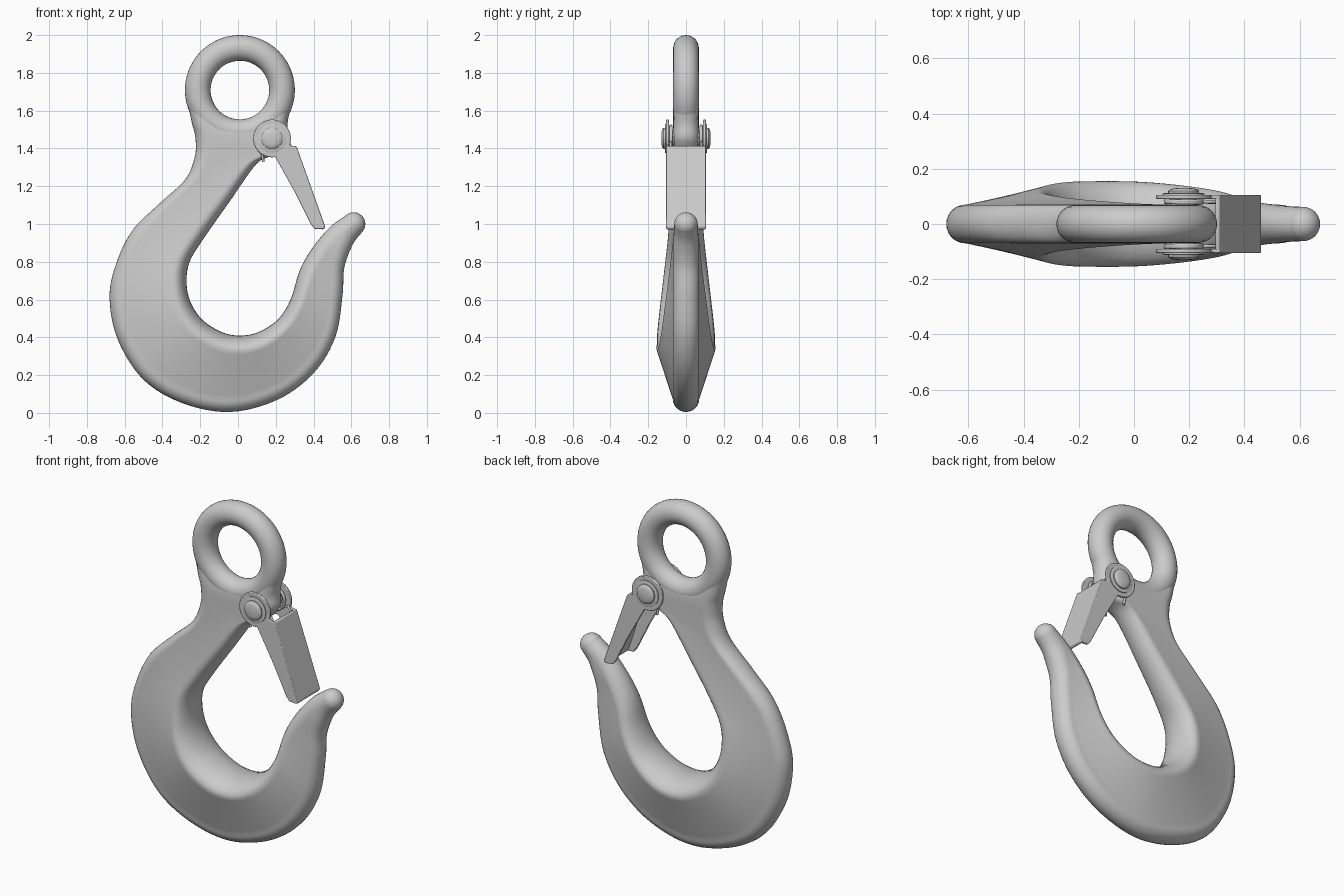
import bpy, bmesh, math
from mathutils import Vector

if "Cube" in bpy.data.objects:
    bpy.data.objects.remove(bpy.data.objects["Cube"])

PIN = (0.18, 1.453)


def finish(ob, angle=40):
    bpy.ops.object.select_all(action='DESELECT')
    ob.select_set(True)
    bpy.context.view_layer.objects.active = ob
    bpy.ops.object.shade_smooth_by_angle(angle=math.radians(angle))
    return ob


def from_bmesh(name, bm):
    bmesh.ops.recalc_face_normals(bm, faces=bm.faces)
    me = bpy.data.meshes.new(name)
    bm.to_mesh(me)
    bm.free()
    ob = bpy.data.objects.new(name, me)
    bpy.context.collection.objects.link(ob)
    return ob


def prism(name, pts, y0, y1, bevel=0.004):
    # extrude an x-z outline along y
    bm = bmesh.new()
    f = bm.faces.new([bm.verts.new((x, y0, z)) for x, z in pts])
    r = bmesh.ops.extrude_face_region(bm, geom=[f])
    bmesh.ops.translate(bm, vec=(0, y1 - y0, 0),
                        verts=[v for v in r['geom'] if isinstance(v, bmesh.types.BMVert)])
    ob = from_bmesh(name, bm)
    m = ob.modifiers.new('bevel', 'BEVEL')
    m.width, m.segments, m.limit_method = bevel, 2, 'ANGLE'
    return finish(ob)


def lathe(name, profile, n=32):
    # revolve (radius, y) profile about the pin axis
    bm = bmesh.new()
    rings = [[bm.verts.new((PIN[0] + r * math.cos(2 * math.pi * i / n), y,
                            PIN[1] + r * math.sin(2 * math.pi * i / n))) for i in range(n)]
             for r, y in profile]
    for a, b in zip(rings, rings[1:]):
        for i in range(n):
            j = (i + 1) % n
            bm.faces.new((a[i], a[j], b[j], b[i]))
    bm.faces.new(rings[0])
    bm.faces.new(rings[-1])
    return finish(from_bmesh(name, bm))


def wire(name, pts, r):
    cu = bpy.data.curves.new(name, 'CURVE')
    cu.dimensions, cu.bevel_depth, cu.bevel_resolution, cu.use_fill_caps = '3D', r, 2, True
    sp = cu.splines.new('POLY')
    sp.points.add(len(pts) - 1)
    for p, q in zip(sp.points, pts):
        p.co = (*q, 1)
    ob = bpy.data.objects.new(name, cu)
    bpy.context.collection.objects.link(ob)


# hook body stations: inner x, z, outer x, z, inner half thickness, bow under the eye
S = [(.278, 1.62, -.262, 1.62, .064, .13), (.262, 1.53, -.243, 1.53, .068, .05),
     (.262, 1.45, -.226, 1.46, .07, .015), (.20, 1.37, -.228, 1.36, .07, 0),
     (.10, 1.32, -.28, 1.235, .073, 0), (-.04, 1.125, -.42, 1.105, .082, 0),
     (-.177, .93, -.56, .965, .095, 0), (-.256, .80, -.645, .79, .11, 0),
     (-.272, .68, -.68, .61, .125, 0), (-.245, .573, -.636, .387, .14, 0),
     (-.177, .483, -.50, .175, .152, 0), (-.07, .422, -.29, .05, .155, 0),
     (.03, .41, -.04, .005, .153, 0), (.124, .435, .21, .07, .143, 0),
     (.22, .504, .40, .21, .128, 0), (.282, .61, .515, .40, .112, 0),
     (.325, .75, .553, .62, .092, 0), (.388, .865, .563, .77, .078, 0),
     (.483, .98, .607, .89, .066, 0), (.568, 1.044, .656, .956, .062, 0)]
S = [Vector(s) for s in S]


def catmull(p0, p1, p2, p3, t):
    return 0.5 * (2 * p1 + (p2 - p0) * t + (2 * p0 - 5 * p1 + 4 * p2 - p3) * t * t
                  + (3 * p1 - p0 - 3 * p2 + p3) * t ** 3)


def section(s):
    # rounded wedge: thick inner edge, slim outer edge
    a, b = Vector((s[0], s[1])), Vector((s[2], s[3]))
    d, L, T, K = b - a, (b - a).length, s[4], 14
    ai, ao = min(max(.07, T * .55), L / 2), min(.07, L / 2)
    To = min(.07, T)
    half = [(ai - ai * math.cos(math.pi / 2 * k / 7), T * math.sin(math.pi / 2 * k / 7)) for k in range(8)]
    half += [(ai + (L - ao - ai) * k / K, T + (To - T) * k / K) for k in range(1, K)]
    half += [(L - ao + ao * math.sin(math.pi / 2 * k / 7), To * math.cos(math.pi / 2 * k / 7)) for k in range(8)]
    loop = half + [(u, -w) for u, w in half[-2:0:-1]]
    out = []
    for u, w in loop:
        p, f = a + d * (u / L), u / L
        out.append((p.x, w, p.y - s[5] * 4 * f * (1 - f)))
    return out


bm = bmesh.new()
rows = []
n = len(S)
for i in range(n - 1):
    q = [S[max(i - 1, 0)], S[i], S[i + 1], S[min(i + 2, n - 1)]]
    for k in range(6):
        rows.append(section(catmull(*q, k / 6)))
rows.append(section(S[-1]))
rows = [[bm.verts.new(p) for p in r] for r in rows]
for a, b in zip(rows, rows[1:]):
    for i in range(len(a)):
        j = (i + 1) % len(a)
        bm.faces.new((a[i], a[j], b[j], b[i]))
finish(from_bmesh('hook_body', bm), 60)

# rounded tip
bpy.ops.mesh.primitive_uv_sphere_add(radius=.062, segments=32, ring_count=20, location=(.612, 0, 1.0))
bpy.context.object.name = 'hook_tip'
finish(bpy.context.object)

# eye
bpy.ops.mesh.primitive_torus_add(major_radius=.223, minor_radius=.068, major_segments=72, minor_segments=28,
                                 location=(.01, 0, 1.709), rotation=(math.pi / 2, 0, 0))
bpy.context.object.name = 'eye_ring'
finish(bpy.context.object)

# latch: two eared flanges joined by a plate
arc = [math.radians(-20 + 300 * k / 36) for k in range(37)]
flange = [(PIN[0] + .1 * math.cos(t), PIN[1] + .1 * math.sin(t)) for t in arc]
flange += [(.30, 1.17), (.385, 1.0), (.405, .975), (.45, .972), (.462, .985), (.31, 1.412), (.29, 1.412)]
for s, side in ((-1, 'front'), (1, 'back')):
    prism('latch_flange_' + side, flange, s * .09, s * .105)

    # spring coil with one leg on the hook and one under the plate
    pts = [(.135, s * .076, 1.33), (.125, s * .076, 1.38)]
    for k in range(61):
        t = math.radians(200 + 800 * k / 60)
        pts.append((PIN[0] + .066 * math.cos(t), s * (.075 + .01 * k / 60), PIN[1] + .066 * math.sin(t)))
    pts += [(.27, s * .08, 1.43), (.325, s * .08, 1.32)]
    wire('latch_spring_' + side, pts, .007)

    # washer and domed rivet head
    lathe('pin_washer_' + side, [(.076, s * .104), (.076, s * .11), (.07, s * .112)])
    lathe('pin_head_' + side, [(.056, s * .108), (.056, s * .119), (.05, s * .125), (.035, s * .129), (.012, s * .131)])

prism('latch_plate', [(.294, 1.412), (.31, 1.412), (.462, .985), (.455, .972), (.44, .972)], -.105, .105, .006)
lathe('latch_pin', [(.045, -.11), (.045, .11)])
